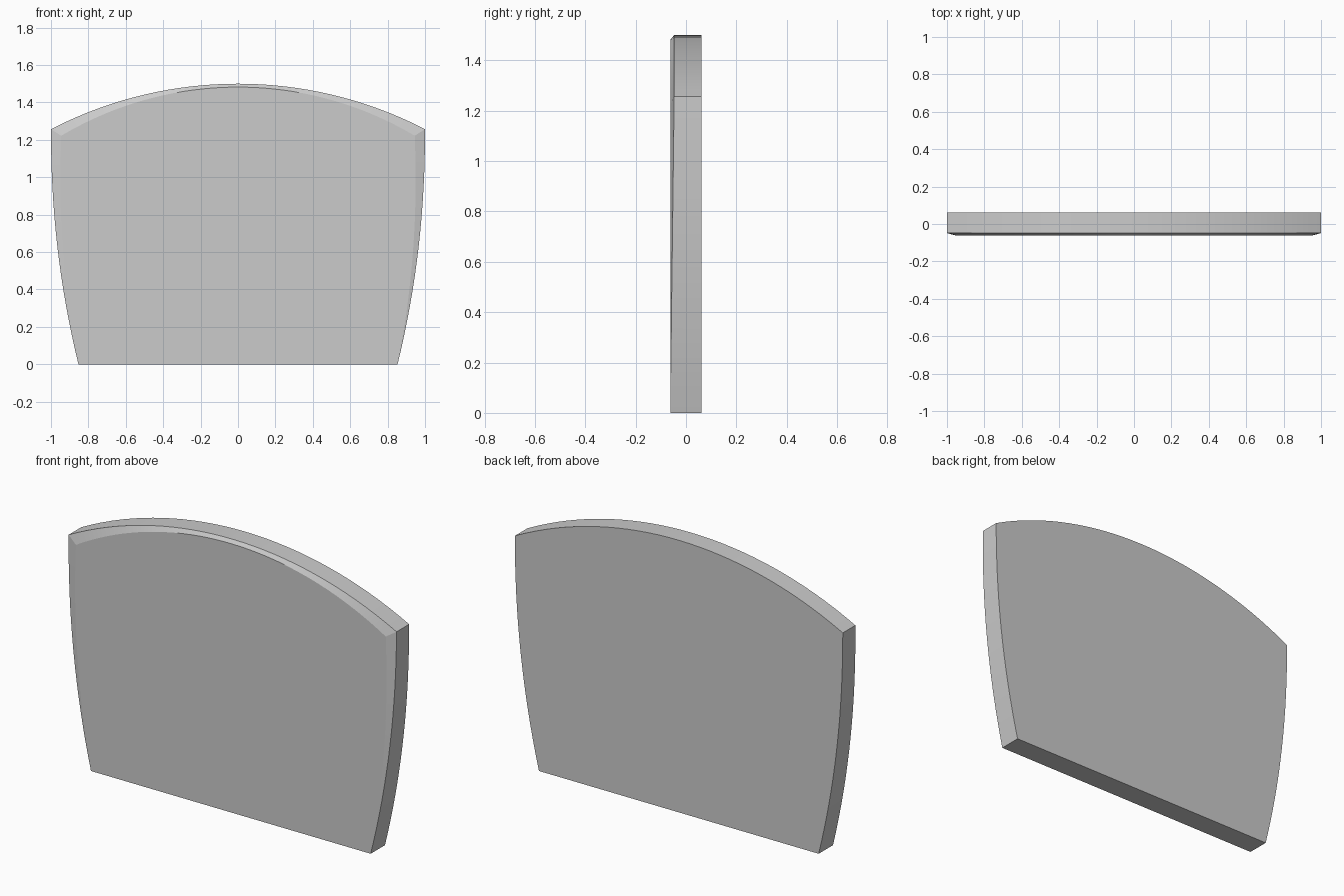
import bpy, bmesh, math

if "Cube" in bpy.data.objects:
    bpy.data.objects.remove(bpy.data.objects["Cube"])

N_SIDE, N_TOP = 16, 32
HALF_T = 0.0625          # half thickness
CHAMFER = 0.0155         # chamfer depth along the top


def arc_z(x, half_w, edge_z, top_z):
    """Height of a circular arc crowning the panel."""
    sag = top_z - edge_z
    r = (half_w ** 2 + sag ** 2) / (2 * sag)
    return top_z - r + math.sqrt(r * r - x * x)


def outline(inset, edge_z, top_z):
    """Half-symmetric outline: bowed sides and arched top, as (x, z, taper)."""
    side = []
    for i in range(N_SIDE + 1):
        t = i / N_SIDE
        z = t * edge_z
        x = 1 - 0.147 * max(0, 1 - z / 1.257) ** 2.1 - inset * t
        side.append((x, z, t))
    half_w = side[-1][0]
    top = []
    for i in range(1, N_TOP):
        x = half_w * (1 - 2 * i / N_TOP)
        top.append((x, arc_z(x, half_w, edge_z, top_z), 1))
    return side + top + [(-x, z, t) for x, z, t in reversed(side)]


bm = bmesh.new()
outer = outline(0, 1.257, 1.5)
inner = outline(0.055, 1.222, 1.482)

# Back edge, front edge of the rim, and inner edge of the front chamfer
back = [bm.verts.new((x, HALF_T, z)) for x, z, t in outer]
rim = [bm.verts.new((x, -HALF_T + CHAMFER * t, z)) for x, z, t in outer]
face = [bm.verts.new((x, -HALF_T, z)) for x, z, t in inner]

# Rim and chamfer strips, which fade out towards the bottom corners
for a, b in ((back, rim), (rim, face)):
    for i in range(len(a) - 1):
        bm.faces.new((a[i], a[i + 1], b[i + 1], b[i]))

# Back, front and bottom
bm.faces.new(back)
bm.faces.new(face)
bm.faces.new((back[0], back[-1], rim[-1], rim[0]))
bm.faces.new((rim[0], rim[-1], face[-1], face[0]))
bmesh.ops.remove_doubles(bm, verts=bm.verts, dist=0.0005)
bmesh.ops.recalc_face_normals(bm, faces=bm.faces)

mesh = bpy.data.meshes.new("arched_panel")
bm.to_mesh(mesh)
bm.free()
panel = bpy.data.objects.new("arched_panel", mesh)
bpy.context.collection.objects.link(panel)
bpy.context.view_layer.objects.active = panel
panel.select_set(True)
bpy.ops.object.shade_smooth_by_angle(angle=math.radians(10))
